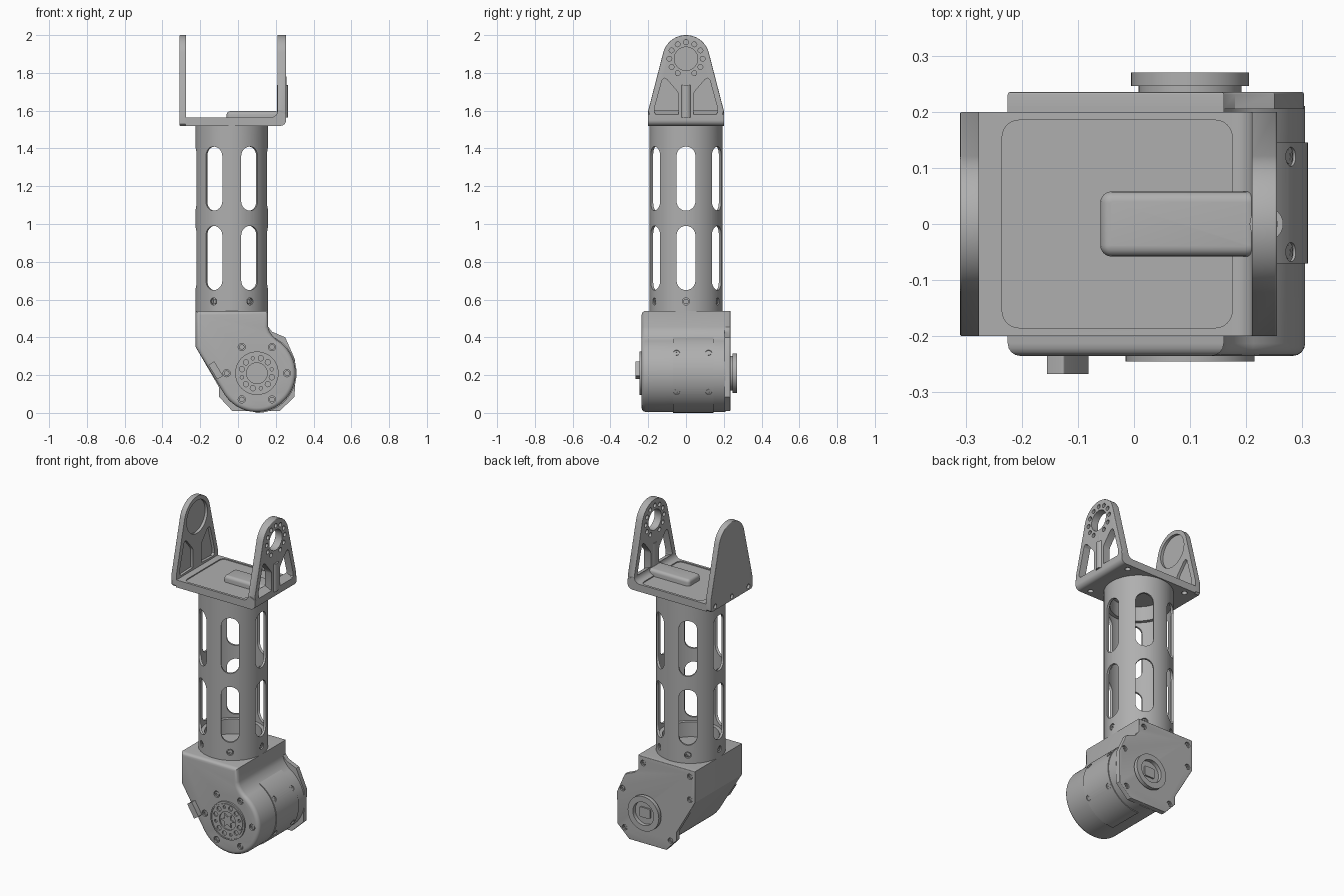
import bpy, bmesh
from math import radians, cos, sin, pi, atan2
from mathutils import Vector, Matrix

old = bpy.data.objects.get("Cube")
if old:
    bpy.data.objects.remove(old)

GREY = bpy.data.materials.new("metal grey")
GREY.use_nodes = True
GREY.diffuse_color = (0.43, 0.43, 0.43, 1)
GREY.node_tree.nodes["Principled BSDF"].inputs["Base Color"].default_value = GREY.diffuse_color

# axis order used to lay a flat profile into space
PLACE = {"X": lambda a, b, d: (d, a, b), "Y": lambda a, b, d: (a, d, b), "Z": lambda a, b, d: (a, b, d)}


def finish(name, bm):
    bmesh.ops.recalc_face_normals(bm, faces=bm.faces)
    me = bpy.data.meshes.new(name)
    bm.to_mesh(me)
    bm.free()
    me.materials.append(GREY)
    ob = bpy.data.objects.new(name, me)
    bpy.context.collection.objects.link(ob)
    return ob


def prism(name, pts, axis, lo, hi, bevel=0.0):
    """Extrude a profile along an axis, optionally rounding the rim at lo."""
    bm = bmesh.new()
    start = bm.faces.new([bm.verts.new(PLACE[axis](a, b, lo)) for a, b in pts])
    other = bmesh.ops.extrude_face_region(bm, geom=[start], use_keep_orig=True)["geom"]
    step = Vector(PLACE[axis](0, 0, hi - lo))
    bmesh.ops.translate(bm, vec=step, verts=[v for v in other if isinstance(v, bmesh.types.BMVert)])
    if bevel:
        bmesh.ops.recalc_face_normals(bm, faces=bm.faces)
        bmesh.ops.bevel(bm, geom=list(start.edges), offset=bevel, segments=4, profile=0.5, affect="EDGES")
    return finish(name, bm)


def rod(name, pos, direction, r, length, n=32):
    """Cylinder centred on pos."""
    bm = bmesh.new()
    turn = Vector(direction).to_track_quat("Z", "Y").to_matrix().to_4x4()
    bmesh.ops.create_cone(bm, cap_ends=True, segments=n, radius1=r, radius2=r, depth=length,
                          matrix=Matrix.Translation(pos) @ turn)
    return finish(name, bm)


def arc(cx, cy, r, a0, a1, n=24):
    angles = [radians(a0 + (a1 - a0) * i / n) for i in range(n + 1)]
    return [(cx + r * cos(a), cy + r * sin(a)) for a in angles]


def round_rect(x0, x1, y0, y1, r):
    return (arc(x1 - r, y1 - r, r, 0, 90, 6) + arc(x0 + r, y1 - r, r, 90, 180, 6)
            + arc(x0 + r, y0 + r, r, 180, 270, 6) + arc(x1 - r, y0 + r, r, 270, 360, 6))


def join(name, obs):
    bpy.ops.object.select_all(action="DESELECT")
    for o in obs:
        o.select_set(True)
    bpy.context.view_layer.objects.active = obs[0]
    if len(obs) > 1:
        bpy.ops.object.join()
    obs[0].name = name
    return obs[0]


def cut(target, cutters):
    tool = join("cutter", cutters)
    tool.hide_render = True
    mod = target.modifiers.new("cut", "BOOLEAN")
    mod.operation, mod.solver, mod.object = "DIFFERENCE", "EXACT", tool
    mod.use_self = True
    bpy.context.view_layer.objects.active = target
    bpy.ops.object.modifier_apply(modifier=mod.name)
    bpy.data.objects.remove(tool)


def screws(name, target, spots, r=0.019):
    """Counterbored holes with sunken socket heads."""
    cut(target, [rod("hole", p, d, r, 0.03, 20) for p, d in spots])
    heads = []
    for p, d in spots:
        n = Vector(d).normalized()
        head = rod("head", Vector(p) - n * 0.011, d, r * 0.75, 0.014, 16)
        cut(head, [rod("socket", Vector(p), d, r * 0.4, 0.02, 6)])
        heads.append(head)
    join(name, heads)


# Motor housing: round drum flowing into a shoulder below the tube
MX, MZ, R = 0.10, 0.21, 0.205
shoulder = [(-0.225, 0.54), (-0.225, 0.35)]
neck = [(0.185, 0.405), (0.167, 0.43), (0.16, 0.455), (0.16, 0.54)]
housing = prism("motor_housing", shoulder + arc(MX, MZ, R, 211, 420, 60) + neck, "Y", -0.235, 0.21, 0.022)
FRONT, BACK = (0, -1, 0), (0, 1, 0)
ring = [radians(60 * i) for i in range(6)]
screws("front_screws", housing, [((MX + 0.16 * cos(a), -0.235, MZ + 0.16 * sin(a)), FRONT) for a in ring])

# Curved side shell wrapped on the drum
shell = prism("side_shell", arc(MX, MZ, 0.21, -92, 70, 40) + arc(MX, MZ, 0.19, 70, -92, 40), "Y", -0.07, 0.145)
spots = []
for a in (radians(-28), radians(31)):
    for y in (-0.05, 0.12):
        spots.append(((MX + 0.21 * cos(a), y, MZ + 0.21 * sin(a)), (cos(a), 0, sin(a))))
screws("shell_screws", shell, spots, 0.017)

# Faceted back plate
plate = prism("back_plate", shoulder + [(-0.1, 0.135), (-0.1, 0.085), (-0.03, 0.01), (0.22, 0.01),
              (0.3, 0.085), (0.303, 0.28), (0.25, 0.4), (0.18, 0.43), (0.16, 0.455), (0.16, 0.54)],
              "Y", 0.235, 0.205, 0.004)
corners = [(-0.19, 0.5), (0.125, 0.5), (0.265, 0.31), (0.25, 0.075), (-0.06, 0.075), (-0.19, 0.36)]
screws("back_screws", plate, [((x, 0.235, z), BACK) for x, z in corners], 0.017)

# Back hub with hollow centre
hub = rod("back_hub", (MX, 0.258, MZ), BACK, 0.105, 0.024, 64)
cut(hub, [rod("bore", (MX, 0.26, MZ), BACK, 0.07, 0.06, 48)])
rod("back_hub_neck", (MX, 0.235, MZ), BACK, 0.092, 0.024, 48)
prism("hub_plug", round_rect(MX - 0.035, MX + 0.035, MZ - 0.03, MZ + 0.03, 0.008), "Y", 0.24, 0.256)

# Front output disc with bolt ring and central star
disc = rod("output_disc", (MX, -0.232, MZ), FRONT, 0.115, 0.026, 64)
groove = rod("groove", (MX, -0.245, MZ), FRONT, 0.108, 0.008, 48)
cut(groove, [rod("core", (MX, -0.245, MZ), FRONT, 0.102, 0.02, 48)])
holes = [groove, rod("well", (MX, -0.245, MZ), FRONT, 0.055, 0.016, 40)]
for i in range(12):
    a = radians(30 * i + 15)
    holes.append(rod("hole", (MX + 0.082 * cos(a), -0.245, MZ + 0.082 * sin(a)), FRONT,
                     0.014 if i % 3 else 0.009, 0.018, 16))
cut(disc, holes)
star = [(MX + r * cos(a), MZ + r * sin(a)) for a0 in ring for r, a in ((0.045, a0), (0.022, a0 + pi / 6))]
prism("output_star", star, "Y", -0.244, -0.23)

# Slanted cable connector on the front
connector = prism("cable_connector", round_rect(-0.045, 0.045, -0.018, 0.018, 0.004), "Y", -0.03, 0.02)
connector.location = (-0.118, -0.237, 0.225)
connector.rotation_euler = (0, atan2(0.247, 0.15), 0)

# Slotted tube
TX, TR = -0.033, 0.193
tube = rod("slotted_tube", (TX, 0, 1.03), (0, 0, 1), TR, 0.985, 96)
cut(tube, [rod("bore", (TX, 0, 1.03), (0, 0, 1), TR - 0.014, 1.2, 96)])
slots = []
for a in ring:
    for lo, hi in ((0.65, 0.99), (1.07, 1.41)):
        slot = prism("slot", arc(0, hi - 0.05, 0.05, 0, 180, 12) + arc(0, lo + 0.05, 0.05, 180, 360, 12),
                     "X", 0.12, 0.25)
        slot.data.transform(Matrix.Translation((TX, 0, 0)) @ Matrix.Rotation(a, 4, "Z"))
        slots.append(slot)
cut(tube, slots)
screws("tube_screws", tube, [((TX + TR * cos(a), TR * sin(a), 0.59), (cos(a), sin(a), 0)) for a in ring])

# Collars inside both tube ends
for name, z in (("lower_collar", 0.585), ("upper_collar", 1.475)):
    collar = rod(name, (TX, 0, z), (0, 0, 1), TR - 0.0135, 0.09, 64)
    cut(collar, [rod("bore", (TX, 0, z), (0, 0, 1), TR - 0.035, 0.2, 64)])

# Bracket floor with a rounded outer corner and inner fillet
floor = prism("bracket_floor", [(-0.278, 1.52)] + arc(0.225, 1.55, 0.03, -90, 0, 8) + [(0.255, 1.58), (0.21, 1.6)]
              + arc(0.175, 1.6, 0.035, 0, -90, 8) + [(-0.278, 1.565)], "Y", -0.2, 0.2)
cut(floor, [prism("panel", round_rect(-0.235, 0.175, -0.185, 0.185, 0.03), "Z", 1.559, 1.62)])
cut(floor, [rod("hole", (x, y, 1.52), (0, 0, 1), 0.016, 0.04, 20) for x in (-0.23, 0.18) for y in (-0.16, 0.16)])
prism("floor_bump", round_rect(-0.06, 0.22, -0.058, 0.058, 0.02), "Z", 1.597, 1.54, 0.018)

# Bracket arms
HZ = 1.875
ARM = [(-0.2, 1.53), (-0.19, 1.52), (0.19, 1.52), (0.2, 1.53), (0.2, 1.6)] + arc(0, HZ, 0.125, 14, 166, 32) + [(-0.2, 1.6)]
POCKET = [(0.04, 1.58), (0.155, 1.575), (0.168, 1.59), (0.168, 1.61), (0.127, 1.76), (0.115, 1.772), (0.1, 1.765),
          (0.045, 1.70), (0.04, 1.685)]


def pockets(lo, hi):
    return [prism("pocket", [(s * y, z) for y, z in POCKET], "X", lo, hi) for s in (-1, 1)]


right_arm = prism("right_arm", ARM, "X", -0.31, -0.276, 0.004)
cut(right_arm, pockets(-0.293, -0.2) + [rod("recess", (-0.27, 0, HZ), (1, 0, 0), 0.1, 0.046, 64)])
cut(right_arm, [rod("hole", (-0.31, y, 1.545), (1, 0, 0), 0.014, 0.03, 20) for y in (-0.16, 0, 0.16)])

left_arm = prism("left_arm", [(y, max(z, 1.56)) for y, z in ARM[1:3] + ARM[4:]], "X", 0.255, 0.21, 0.004)
bolts = [rod("bolt_hole", (0.23, 0.088 * cos(radians(a)), HZ + 0.088 * sin(radians(a))), (1, 0, 0), 0.013, 0.1, 16)
         for a in range(-60, 241, 30)]
cut(left_arm, pockets(0.1, 0.3) + bolts + [rod("bore", (0.23, 0, HZ), (1, 0, 0), 0.062, 0.2, 48)])

# Cable post on the left arm
rod("cable_post", (0.236, 0, 1.65), (0, 0, 1), 0.03, 0.17, 24)
rod("cable_post_tip", (0.236, 0, 1.75), (0, 0, 1), 0.02, 0.06, 24)

for ob in list(bpy.context.scene.objects):
    if ob.type == "MESH" and ob.data.materials and ob.data.materials[0] == GREY:
        bpy.ops.object.select_all(action="DESELECT")
        ob.select_set(True)
        bpy.context.view_layer.objects.active = ob
        bpy.ops.object.shade_smooth_by_angle(angle=radians(28))
